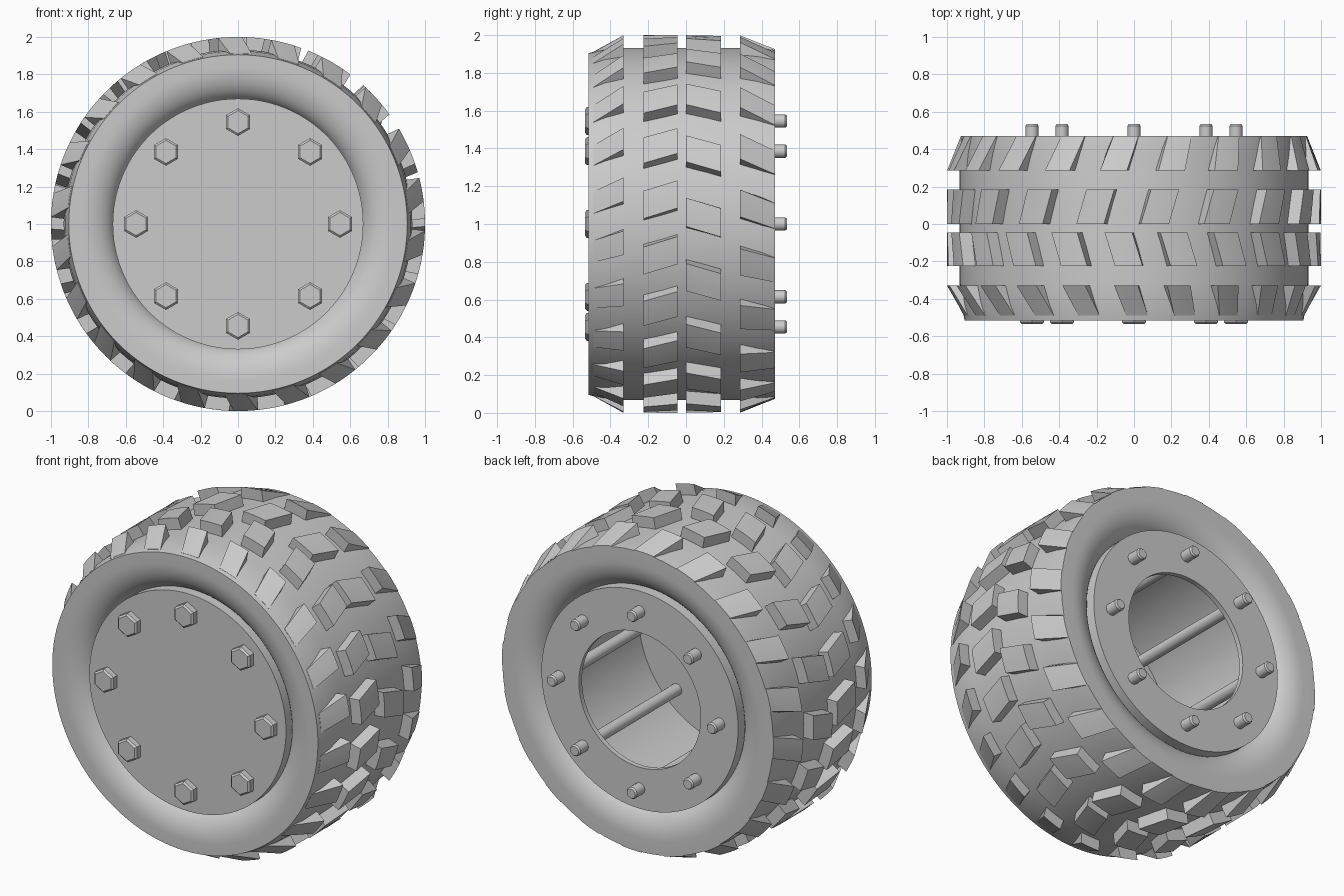
import bpy, bmesh
from math import sin, cos, pi, radians

cube = bpy.data.objects.get("Cube")
if cube:
    bpy.data.objects.remove(cube, do_unlink=True)

grey = bpy.data.materials.new("plain grey")
grey.use_nodes = True
grey.diffuse_color = (0.6, 0.6, 0.6, 1)
grey.node_tree.nodes["Principled BSDF"].inputs["Base Color"].default_value = (0.6, 0.6, 0.6, 1)

AXLE = 1.0  # height of the wheel axis


def finish(name, bm, smooth=True):
    bmesh.ops.remove_doubles(bm, verts=bm.verts, dist=0.0001)
    bmesh.ops.recalc_face_normals(bm, faces=bm.faces)
    mesh = bpy.data.meshes.new(name)
    bm.to_mesh(mesh)
    bm.free()
    mesh.materials.append(grey)
    obj = bpy.data.objects.new(name, mesh)
    bpy.context.collection.objects.link(obj)
    if smooth:
        bpy.ops.object.select_all(action='DESELECT')
        obj.select_set(True)
        bpy.context.view_layer.objects.active = obj
        bpy.ops.object.shade_smooth_by_angle(angle=radians(30))
    return obj


def polar(r, a, y):
    return (r * sin(a), y, AXLE + r * cos(a))


def lathe(name, profile, segments, cx=0.0, cz=0.0, smooth=True):
    """Turn a closed (radius, y) profile about an axis parallel to y."""
    bm = bmesh.new()
    rings = []
    for i in range(segments):
        a = 2 * pi * i / segments
        rings.append([bm.verts.new((cx + r * sin(a), y, AXLE + cz + r * cos(a)))
                      for r, y in profile])
    n = len(profile)
    for i in range(segments):
        here, there = rings[i], rings[(i + 1) % segments]
        for j in range(n):
            k = (j + 1) % n
            if profile[j][0] + profile[k][0] > 0:
                bm.faces.new([here[j], here[k], there[k], there[j]])
    return finish(name, bm, smooth)


# Tyre carcass: crowned outside, flat shoulders, sidewalls dipping to the rim
def sidewall(face, inward):
    return [(0.84 - 0.18 * sin(t), face + inward * 0.13 * (1 - cos(t)))
            for t in (i * pi / 24 for i in range(13))]


outside = [(0.922, 0.47), (0.932, 0.38), (0.932, -0.32), (0.925, -0.43), (0.905, -0.515)]
lathe("tyre", outside + sidewall(-0.515, 1) + sidewall(0.47, -1)[::-1], 128)

# Rim: closed front plate, hollow drum, back plate with a round opening
lathe("rim", [(0, -0.49), (0.67, -0.49), (0.67, 0.45), (0.415, 0.45),
              (0.415, 0.42), (0.645, 0.42), (0.645, -0.46), (0, -0.46)], 96)


# Tread: slanted blocks, tapered outwards on the shoulder rows
def tread_row(name, count, phase, half, y0, y1, r0, r1, slant):
    bm = bmesh.new()
    draft, steps = 0.012, 4
    for b in range(count):
        mid = radians(phase) + 2 * pi * b / count
        top, base = [], []
        for y, r, s in ((y0, r0, -slant), (y1, r1, slant)):
            span = [mid + s + half * (2 * i / steps - 1) for i in range(steps + 1)]
            top.append([bm.verts.new(polar(r, a, y)) for a in span])
            base.append([bm.verts.new(polar(0.89, a + draft * (2 * i / steps - 1), y))
                         for i, a in enumerate(span)])
        for i in range(steps):
            bm.faces.new((top[0][i], top[0][i + 1], top[1][i + 1], top[1][i]))
            bm.faces.new((base[0][i], base[1][i], base[1][i + 1], base[0][i + 1]))
            for k in (0, 1):
                bm.faces.new((top[k][i], base[k][i], base[k][i + 1], top[k][i + 1]))
        for i in (0, steps):
            bm.faces.new((top[0][i], top[1][i], base[1][i], base[0][i]))
    finish(name, bm)


tread_row("front_shoulder_tread", 22, -0.7, 0.064, -0.49, -0.33, 0.912, 1.0, -0.03)
tread_row("front_centre_tread", 21, -3.2, 0.074, -0.225, -0.045, 1.0, 1.0, -0.028)
tread_row("back_centre_tread", 18, 8.0, 0.076, 0.0, 0.185, 1.0, 1.0, 0.028)
tread_row("back_shoulder_tread", 20, -4.5, 0.072, 0.285, 0.47, 1.0, 0.926, 0.032)

# Eight long bolts: hexagonal heads in front, shanks passing out of the back
for i in range(8):
    x, z = 0.545 * sin(i * pi / 4), 0.545 * cos(i * pi / 4)
    lathe(f"bolt_head_{i + 1}", [(0, -0.475), (0.074, -0.475), (0.074, -0.525),
                                 (0.062, -0.535), (0, -0.535)], 6, x, z, False)
    lathe(f"bolt_shank_{i + 1}", [(0, -0.475), (0.035, -0.475), (0.035, 0.525),
                                  (0.028, 0.535), (0, 0.535)], 24, x, z)
